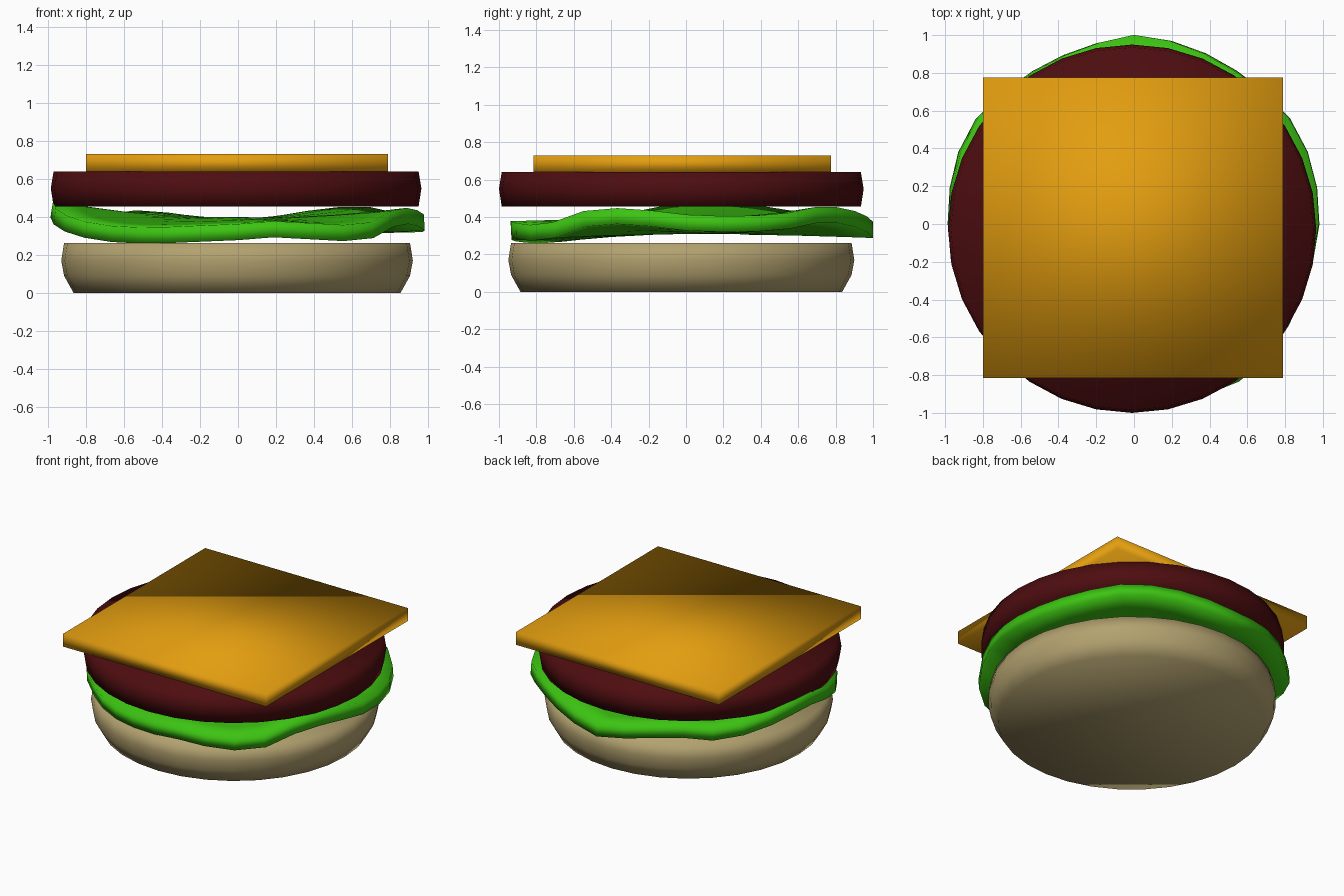
import bpy, bmesh, math

cube = bpy.data.objects.get("Cube")
if cube:
    bpy.data.objects.remove(cube, do_unlink=True)

SIDES = 32


def material(name, rgb):
    mat = bpy.data.materials.new(name)
    mat.use_nodes = True
    mat.diffuse_color = (*rgb, 1)
    bsdf = next(n for n in mat.node_tree.nodes if n.type == 'BSDF_PRINCIPLED')
    bsdf.inputs["Base Color"].default_value = (*rgb, 1)
    bsdf.inputs["Roughness"].default_value = 0.6
    return mat


def finish(name, bm, mat, location=(0, 0, 0)):
    bmesh.ops.recalc_face_normals(bm, faces=bm.faces)
    for face in bm.faces:
        face.smooth = True
    mesh = bpy.data.meshes.new(name)
    bm.to_mesh(mesh)
    bm.free()
    mesh.materials.append(mat)
    obj = bpy.data.objects.new(name, mesh)
    obj.location = location
    bpy.context.collection.objects.link(obj)
    return obj


def bridge(bm, ring_a, ring_b):
    for i in range(len(ring_a)):
        j = (i + 1) % len(ring_a)
        bm.faces.new((ring_a[i], ring_a[j], ring_b[j], ring_b[i]))


def round_slab(name, profile, mat, location):
    """Stack of circles (radius, height), capped at both ends."""
    bm = bmesh.new()
    rings = []
    for radius, z in profile:
        rings.append([bm.verts.new((radius * math.cos(math.tau * i / SIDES),
                                    radius * math.sin(math.tau * i / SIDES), z))
                      for i in range(SIDES)])
    for lower, upper in zip(rings, rings[1:]):
        bridge(bm, lower, upper)
    bm.faces.new(rings[0])
    bm.faces.new(rings[-1])
    return finish(name, bm, mat, location)


def around(values, turn):
    """Linear blend through values spaced evenly round a circle."""
    t = turn * len(values)
    i = int(t)
    a, b = values[i % len(values)], values[(i + 1) % len(values)]
    return a + (b - a) * (t - i)


bun_tan = material("bun_tan", (0.45, 0.36, 0.16))
meat_brown = material("meat_brown", (0.075, 0.004, 0.005))
leaf_green = material("leaf_green", (0.045, 0.55, 0.006))
cheese_orange = material("cheese_orange", (0.77, 0.34, 0.005))

# Bottom bun and patty
round_slab("bottom_bun", [(0.86, 0), (0.91, 0.09), (0.925, 0.17), (0.91, 0.262)],
           bun_tan, (-0.005, -0.025, 0))
round_slab("patty", [(0.96, 0.455), (0.975, 0.55), (0.96, 0.64)],
           meat_brown, (-0.01, -0.025, 0))

# Lettuce: rim radius and height every 15 degrees, counter-clockwise from +x
rim_radius = [.98, .99, 1.0, .98, .97, .985, 1.0, .97, .965, .98, 1.01, .99,
              .98, .985, .98, .94, .93, .93, .935, .96, 1.0, 1.0, .97, .96]
rim_height = [.37, .36, .37, .41, .41, .37, .33, .36, .40, .37, .40, .44,
              .44, .39, .34, .31, .30, .31, .32, .34, .31, .33, .41, .40]
bm = bmesh.new()
rings = []
for share in (0.3, 0.6, 0.85, 1.0):
    ring = []
    for i in range(SIDES):
        turn = i / SIDES
        r = share * around(rim_radius, turn)
        z = 0.35 + (around(rim_height, turn) - 0.35) * share ** 2
        ring.append(bm.verts.new((r * math.cos(math.tau * turn),
                                  r * math.sin(math.tau * turn), z)))
    rings.append(ring)
for inner, outer in zip(rings, rings[1:]):
    bridge(bm, inner, outer)
bm.faces.new(rings[0])
lettuce = finish("lettuce", bm, leaf_green)
solid = lettuce.modifiers.new("thickness", 'SOLIDIFY')
solid.thickness = 0.085
solid.offset = 0

# Cheese slice
bm = bmesh.new()
bmesh.ops.create_cube(bm, size=1)
bmesh.ops.scale(bm, vec=(1.59, 1.59, 0.09), verts=bm.verts)
finish("cheese_slice", bm, cheese_orange, (-0.005, -0.02, 0.685))
